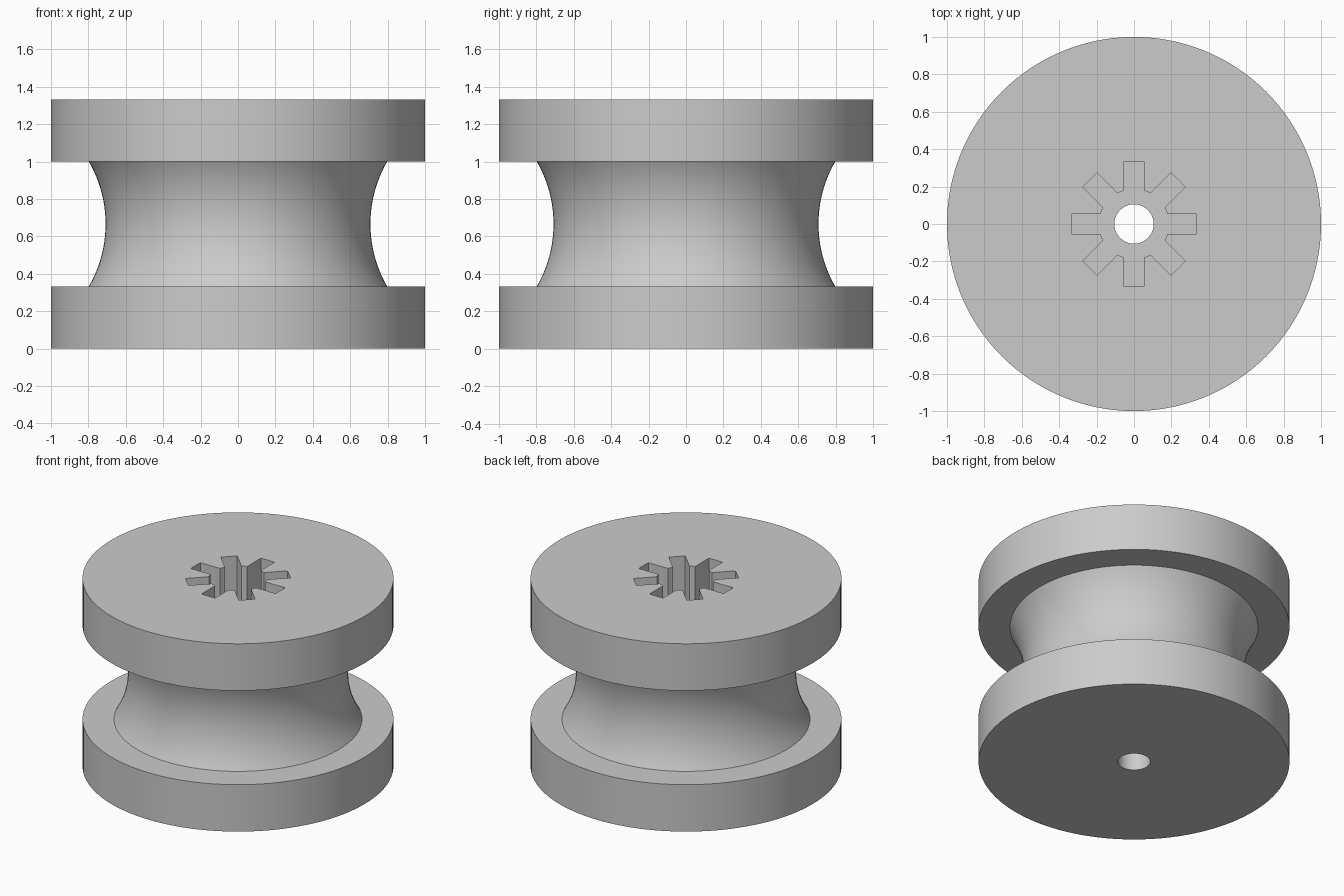
import bpy, bmesh, math
from mathutils import Matrix, Vector

if "Cube" in bpy.data.objects:
    bpy.data.objects.remove(bpy.data.objects["Cube"])

SEGMENTS = 128
HEIGHT, FLANGE = 1.333, 0.333
BORE_R = 0.105
POCKET_DEPTH = 0.333

grey = bpy.data.materials.new("plain grey")
grey.diffuse_color = (0.6, 0.6, 0.6, 1)
grey.use_nodes = True
grey.node_tree.nodes["Principled BSDF"].inputs["Base Color"].default_value = grey.diffuse_color


def new_object(name, bm):
    bmesh.ops.recalc_face_normals(bm, faces=bm.faces)
    mesh = bpy.data.meshes.new(name)
    bm.to_mesh(mesh)
    bm.free()
    obj = bpy.data.objects.new(name, mesh)
    bpy.context.collection.objects.link(obj)
    mesh.materials.append(grey)
    return obj


# Spool profile: flange, circular groove, flange, bore
mid, arc_r, arc_x = HEIGHT / 2, 0.667, 1.375
half = math.asin((mid - FLANGE) / arc_r)
profile = [(BORE_R, 0), (1, 0), (1, FLANGE)]
for i in range(25):
    a = -half + 2 * half * i / 24
    profile.append((arc_x - arc_r * math.cos(a), mid + arc_r * math.sin(a)))
profile += [(1, HEIGHT - FLANGE), (1, HEIGHT), (BORE_R, HEIGHT)]

# Revolve the closed profile
bm = bmesh.new()
rings = []
for s in range(SEGMENTS):
    t = 2 * math.pi * s / SEGMENTS
    rings.append([bm.verts.new((r * math.cos(t), r * math.sin(t), z)) for r, z in profile])
n = len(profile)
for s in range(SEGMENTS):
    a, b = rings[s], rings[(s + 1) % SEGMENTS]
    for i in range(n):
        j = (i + 1) % n
        bm.faces.new((a[i], b[i], b[j], a[j]))
spool = new_object("spool", bm)

# Eight-armed pocket cutter
hub_r, arm_r, arm_w = 0.187, 0.333, 0.0535
hub_x = math.sqrt(hub_r ** 2 - arm_w ** 2)
bm = bmesh.new()
outline = []
for k in range(8):
    turn = Matrix.Rotation(k * math.pi / 4, 3, 'Z')
    for x, y in ((hub_x, -arm_w), (arm_r, -arm_w), (arm_r, arm_w), (hub_x, arm_w)):
        outline.append(bm.verts.new(turn @ Vector((x, y, HEIGHT - POCKET_DEPTH))))
floor = bm.faces.new(outline)
top = bmesh.ops.extrude_face_region(bm, geom=[floor])["geom"]
bmesh.ops.translate(bm, vec=(0, 0, POCKET_DEPTH + 0.1),
                    verts=[v for v in top if isinstance(v, bmesh.types.BMVert)])
if not any(len(f.verts) == 32 and f.calc_center_median().z < HEIGHT for f in bm.faces):
    bm.faces.new(outline)
cutter = new_object("pocket_cutter", bm)
cutter.hide_render = True

# Cut the pocket, then smooth the curved sides
cut = spool.modifiers.new("pocket", 'BOOLEAN')
cut.operation, cut.solver, cut.object = 'DIFFERENCE', 'EXACT', cutter
bpy.context.view_layer.objects.active = spool
spool.select_set(True)
bpy.ops.object.modifier_apply(modifier=cut.name)
bpy.data.objects.remove(cutter, do_unlink=True)
bpy.ops.object.shade_smooth_by_angle(angle=math.radians(30))
